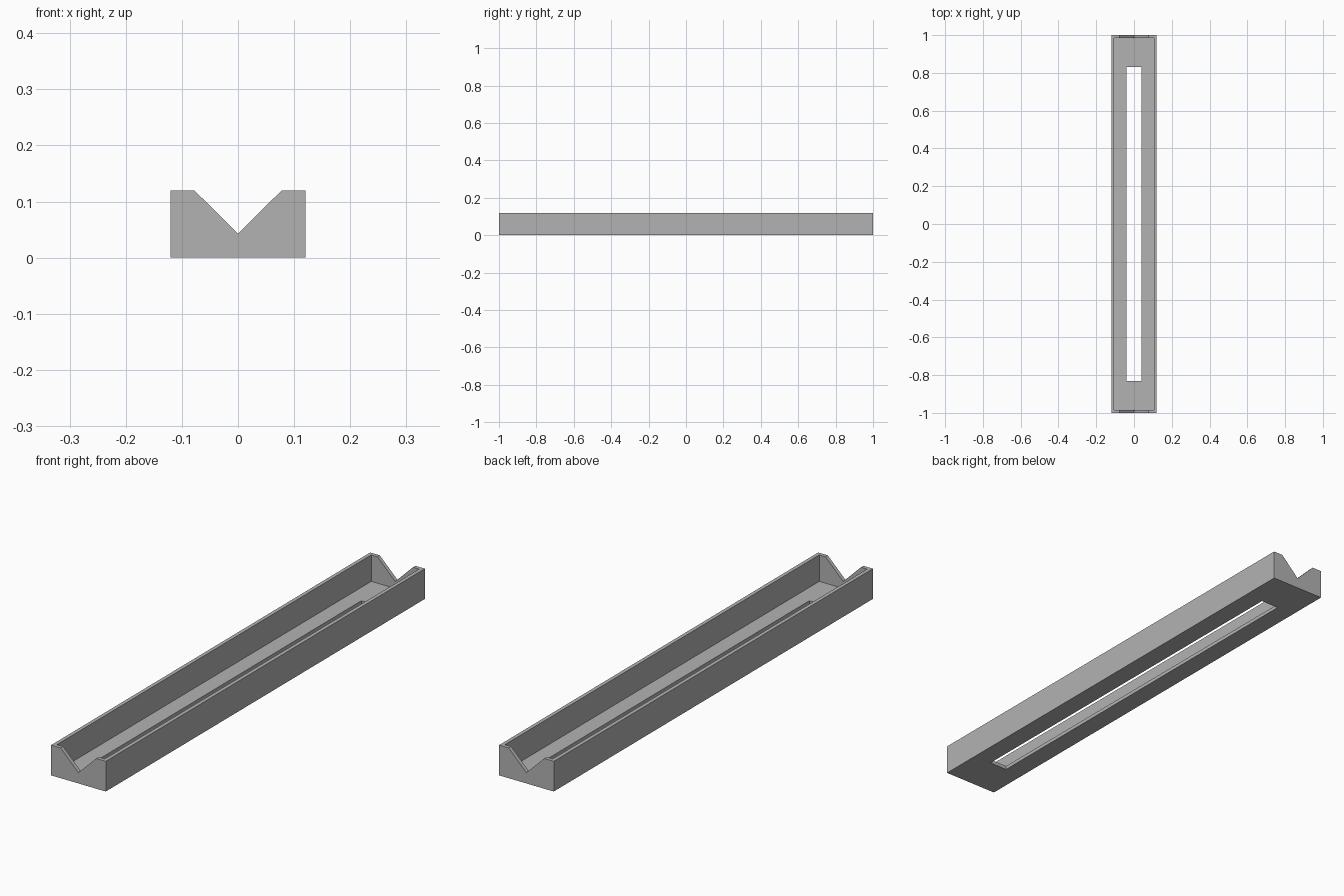
import bpy
import bmesh

default = bpy.data.objects.get("Cube")
if default:
    bpy.data.objects.remove(default, do_unlink=True)

HALF_W, HALF_L, HEIGHT = 0.12, 1.0, 0.12
WALL = 0.015
NOTCH_HALF, NOTCH_BOTTOM = 0.078, 0.043
SLOT_HALF_W, SLOT_HALF_L = 0.04, 0.83

grey = bpy.data.materials.new("plain grey")
grey.use_nodes = True
colour = (0.45, 0.45, 0.45, 1)
grey.diffuse_color = colour
grey.node_tree.nodes["Principled BSDF"].inputs["Base Color"].default_value = colour


def extruded(name, profile, y0, y1):
    """Solid made by sweeping an (x, z) profile along y."""
    bm = bmesh.new()
    face = bm.faces.new([bm.verts.new((x, y0, z)) for x, z in profile])
    swept = bmesh.ops.extrude_face_region(bm, geom=[face])["geom"]
    verts = [v for v in swept if isinstance(v, bmesh.types.BMVert)]
    bmesh.ops.translate(bm, verts=verts, vec=(0, y1 - y0, 0))
    bmesh.ops.recalc_face_normals(bm, faces=bm.faces)
    mesh = bpy.data.meshes.new(name)
    bm.to_mesh(mesh)
    bm.free()
    mesh.materials.append(grey)
    obj = bpy.data.objects.new(name, mesh)
    bpy.context.collection.objects.link(obj)
    return obj


def rectangle(half_w, z0, z1):
    return [(-half_w, z0), (half_w, z0), (half_w, z1), (-half_w, z1)]


def cut(target, cutter):
    """Subtract the cutter, apply the result and discard the cutter."""
    cutter.hide_render = True
    mod = target.modifiers.new(cutter.name, "BOOLEAN")
    mod.operation = "DIFFERENCE"
    mod.solver = "EXACT"
    mod.object = cutter
    bpy.ops.object.select_all(action="DESELECT")
    bpy.context.view_layer.objects.active = target
    target.select_set(True)
    bpy.ops.object.modifier_apply(modifier=mod.name)
    bpy.data.objects.remove(cutter, do_unlink=True)


# Outer body with the V notch running through both end walls
body_profile = [(-HALF_W, 0), (HALF_W, 0), (HALF_W, HEIGHT), (NOTCH_HALF, HEIGHT),
                (0, NOTCH_BOTTOM), (-NOTCH_HALF, HEIGHT), (-HALF_W, HEIGHT)]
tray = extruded("notched_tray", body_profile, -HALF_L, HALF_L)

# Hollow interior
inner_l = HALF_L - WALL
cut(tray, extruded("cavity_cutter", rectangle(HALF_W - WALL, WALL, HEIGHT + 0.1),
                   -inner_l, inner_l))

# Long slot through the floor
cut(tray, extruded("slot_cutter", rectangle(SLOT_HALF_W, -0.1, HEIGHT + 0.1),
                   -SLOT_HALF_L, SLOT_HALF_L))
